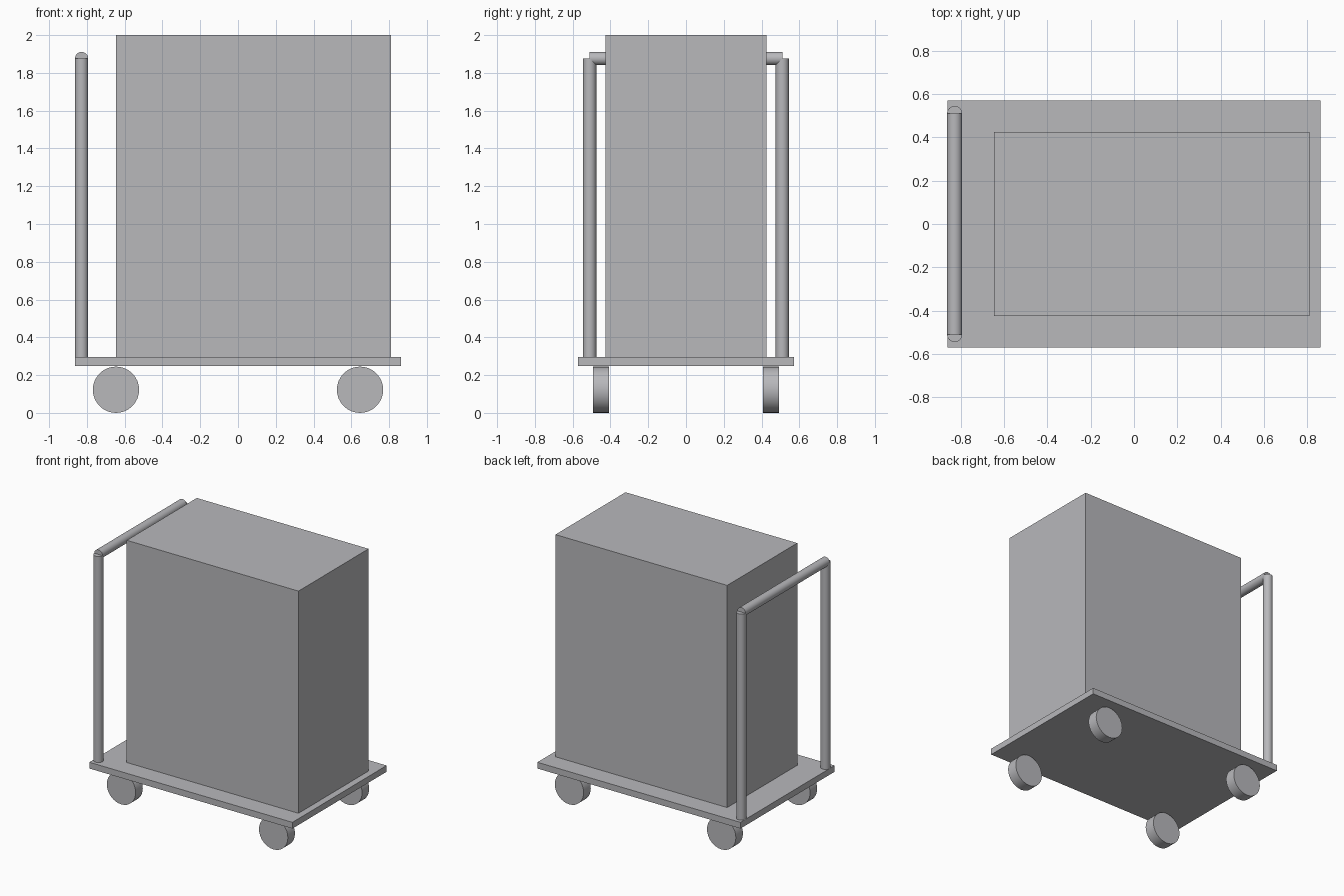
import bpy
import math
from mathutils import Vector

cube = bpy.data.objects.get("Cube")
if cube:
    bpy.data.objects.remove(cube, do_unlink=True)

# One grey for everything
grey = bpy.data.materials.new("light_grey")
grey.use_nodes = True
GREY = (0.48, 0.48, 0.50, 1)
grey.diffuse_color = GREY
grey.node_tree.nodes["Principled BSDF"].inputs["Base Color"].default_value = GREY


def finish(name):
    obj = bpy.context.object
    obj.name = name
    obj.data.materials.append(grey)
    return obj


def box(name, low, high):
    low, high = Vector(low), Vector(high)
    bpy.ops.mesh.primitive_cube_add(size=1, location=(low + high) / 2)
    obj = finish(name)
    obj.scale = high - low
    bpy.ops.object.transform_apply(location=False, rotation=False, scale=True)


def cylinder(name, start, end, radius, sides):
    start, end = Vector(start), Vector(end)
    axis = end - start
    bpy.ops.mesh.primitive_cylinder_add(
        vertices=sides, radius=radius, depth=axis.length,
        location=(start + end) / 2,
        rotation=axis.to_track_quat('Z', 'Y').to_euler())
    finish(name)
    bpy.ops.object.shade_smooth_by_angle(angle=math.radians(35))


# Platform and the large crate on it
box("platform", (-0.862, -0.571, 0.247), (0.862, 0.571, 0.295))
box("crate", (-0.647, -0.425, 0.295), (0.811, 0.425, 2.0))

# Push handle: two posts and a crossbar
HANDLE_X, POST_Y, BAR_Z, TUBE = -0.828, 0.51, 1.876, 0.035
for side, sign in (("left", 1), ("right", -1)):
    cylinder(f"handle_post_{side}", (HANDLE_X, sign * POST_Y, 0.295),
             (HANDLE_X, sign * POST_Y, BAR_Z), TUBE, 32)
cylinder("handle_bar", (HANDLE_X, -POST_Y, BAR_Z), (HANDLE_X, POST_Y, BAR_Z), TUBE, 32)

# Four wheels under the corners
WHEEL_X, WHEEL_R = 0.646, 0.1225
for end, sx in (("left", 1), ("right", -1)):
    for face, sy in (("back", 1), ("front", -1)):
        cylinder(f"wheel_{face}_{end}", (sx * WHEEL_X, sy * 0.407, WHEEL_R),
                 (sx * WHEEL_X, sy * 0.493, WHEEL_R), WHEEL_R, 32)
